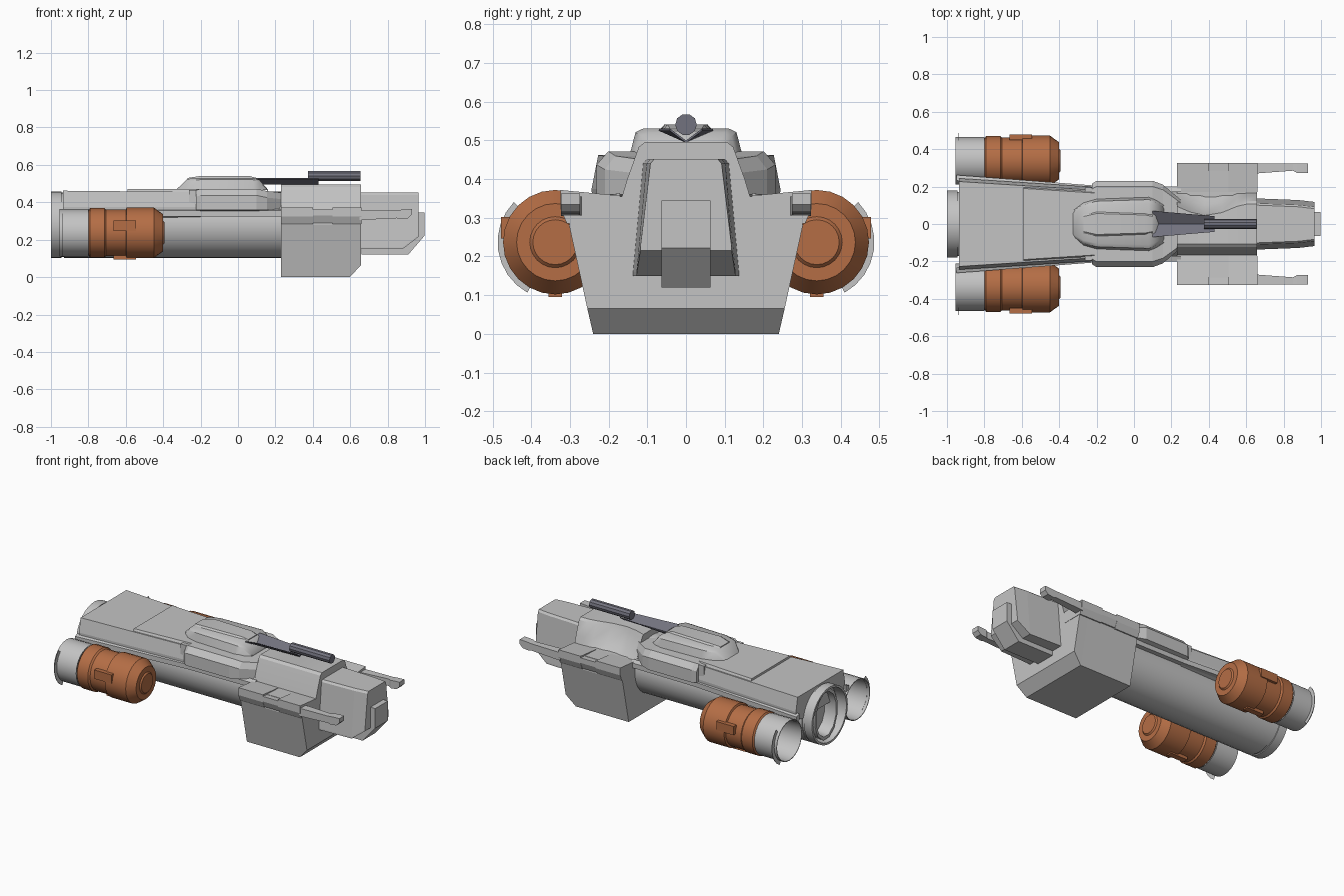
import bpy, bmesh, math

if "Cube" in bpy.data.objects:
    bpy.data.objects.remove(bpy.data.objects["Cube"])


def material(name, colour):
    mat = bpy.data.materials.new(name)
    mat.use_nodes = True
    mat.diffuse_color = (*colour, 1)
    mat.node_tree.nodes["Principled BSDF"].inputs["Base Color"].default_value = (*colour, 1)
    return mat


GREY = material("light grey hull", (.55, .55, .55))
ORANGE = material("burnt orange", (.46, .155, .06))
SLATE = material("slate gun metal", (.17, .17, .21))


def finish(name, bm, mat, smooth_angle=0):
    bmesh.ops.remove_doubles(bm, verts=bm.verts, dist=1e-5)
    bmesh.ops.recalc_face_normals(bm, faces=bm.faces)
    mesh = bpy.data.meshes.new(name)
    bm.to_mesh(mesh)
    bm.free()
    obj = bpy.data.objects.new(name, mesh)
    bpy.context.collection.objects.link(obj)
    mesh.materials.append(mat)
    if smooth_angle:
        bpy.ops.object.select_all(action="DESELECT")
        obj.select_set(True)
        bpy.context.view_layer.objects.active = obj
        bpy.ops.object.shade_smooth_by_angle(angle=math.radians(smooth_angle))
    return obj


def bridge(bm, rings, closed=True):
    for a, b in zip(rings, rings[1:]):
        count = len(a)
        for i in range(count if closed else count - 1):
            j = (i + 1) % count
            bm.faces.new((a[i], a[j], b[j], b[i]))


def loft(name, sections, mat, smooth_angle=0):
    """Skin closed rings of points and cap both ends."""
    bm = bmesh.new()
    rings = [[bm.verts.new(p) for p in ring] for ring in sections]
    bridge(bm, rings)
    bm.faces.new(rings[0])
    bm.faces.new(rings[-1])
    return finish(name, bm, mat, smooth_angle)


def mirrored(x, half):
    """Full cross-section at x from its +y half, listed top to bottom."""
    return [(x, y, z) for y, z in half] + [(x, -y, z) for y, z in reversed(half)]


def box(name, x, y, z, mat):
    ring = lambda px: [(px, y[0], z[0]), (px, y[1], z[0]), (px, y[1], z[1]), (px, y[0], z[1])]
    return loft(name, [ring(x[0]), ring(x[1])], mat)


def lathe(name, profile, centre, mat, steps=24, start=0, sweep=360, smooth_angle=35):
    """Turn an (x, radius) profile round an axis along x."""
    bm = bmesh.new()
    full = sweep == 360
    angles = [math.radians(start + sweep * i / steps) for i in range(steps if full else steps + 1)]
    rings = [[bm.verts.new((x, centre[0] + r * math.cos(a), centre[1] + r * math.sin(a)))
              for a in angles] for x, r in profile]
    bridge(bm, rings, full)
    bmesh.ops.dissolve_degenerate(bm, edges=bm.edges, dist=1e-5)
    return finish(name, bm, mat, smooth_angle)


# Main round hull with a hollow exhaust and a narrow liner inside it
lathe("main_hull", [(.25, 0), (.25, .178), (-.93, .178), (-.93, .172), (-.945, .172), (-.945, .178),
                    (-1, .178), (-1, .165), (-.9, .16), (-.9, 0)],
      (0, .28), GREY, steps=32)
liner = lathe("exhaust_liner", [(-.89, .16), (-.975, .16), (-.975, .14), (-.9, .13), (-.9, 0)],
              (0, .28), GREY, steps=12, start=15)
liner.scale.y = .72

# Tapered rear deck with raised front panel and side rails
loft("rear_deck", [mirrored(x, [(w - .035, top), (w - .018, .375), (w - .02, .33), (w - .08, .31)])
                   for x, w, top in ((-.935, .262, .462), (-.2, .215, .455))], GREY)
loft("deck_panel", [mirrored(x, [(w, .472), (w + .01, .45)])
                    for x, w in ((-.59, .19), (-.2, .165))], GREY)
for side, label in ((1, "left"), (-1, "right")):
    rail = lambda x, y: [(x, side * (y - .03), .325), (x, side * y, .325),
                         (x, side * y, .355), (x, side * (y - .03), .365)]
    loft(label + "_deck_rail", [rail(-.95, .262), rail(-.2, .205), rail(.25, .2)], GREY)
    box(label + "_shoulder_tab", (-.262, -.225), (side * .15, side * .195), (.385, .465), GREY)

# Shoulder housing, narrowing toward the front
housing = lambda w, top: [(w * .87, top), (w, top - .035), (w, .36), (w * .8, .35)]
loft("shoulder_housing", [mirrored(-.225, housing(.215, .465)), mirrored(-.2, housing(.231, .472)),
                          mirrored(.1, housing(.231, .472)), mirrored(.155, housing(.21, .46)),
                          mirrored(.25, housing(.13, .45))], GREY)

# Rounded canopy and its cap
canopy = lambda w, top: [(w * .76, top), (w * .9, top - .01), (w, .465)]
loft("canopy", [mirrored(-.33, canopy(.07, .468)), mirrored(-.27, canopy(.115, .525)),
                mirrored(-.2, canopy(.135, .531)), mirrored(.08, canopy(.145, .531)),
                mirrored(.115, canopy(.13, .52)), mirrored(.16, canopy(.1, .468))], GREY, 40)
loft("canopy_cap", [mirrored(x, [(w * .8, top), (w, .525)])
                    for x, w, top in ((-.27, .05, .53), (-.2, .07, .541), (.06, .06, .541), (.1, .05, .53))],
     GREY, 40)

# Gun on a folded trough
trough = lambda x, w, z: [(x, w, z + .031), (x, 0, z), (x, -w, z + .031),
                          (x, -w, z + .025), (x, 0, z - .006), (x, w, z + .025)]
loft("gun_mount", [trough(.1, .07, .5), trough(.43, .042, .5)], SLATE)
lathe("gun_barrel", [(.375, 0), (.375, .028), (.655, .028), (.655, 0)], (0, .541), SLATE, steps=10)


# Forward block with a chamfered lower front edge
def block(x, floor):
    edge = .24 + floor * .23
    return mirrored(x, [(.17, .355), (.285, .36), (.302, .28), (edge, floor)])


loft("forward_block", [block(.23, 0), block(.598, 0), block(.658, .065)], GREY)

# Raised bridge block, scooped out on its left rear side
bridge_rings = []
for x, dent in ((.23, .2), (.3, .7), (.38, 1), (.47, .75), (.55, .2), (.6, 0), (.658, 0)):
    right = [(x, -.17, .34), (x, -.152, .4), (x, -.122, .483), (x, -.106, .496)]
    left = [(x, .106 - dent * .06, .496 - dent * .01), (x, .122 - dent * .068, .483 - dent * .025),
            (x, .152 - dent * .05, .4 - dent * .02), (x, .17, .34)]
    bridge_rings.append(right + left)
loft("bridge_block", bridge_rings, GREY, 30)


# Nose with sloping chin and a raised front plate
def nose(x, w, floor):
    return mirrored(x, [(w - .036, .452), (w - .026, .44), (w, floor + .01), (w, floor)])


loft("nose", [nose(.65, .137, .15), nose(.88, .128, .15), nose(.965, .118, .215)], GREY)
loft("nose_plate", [[(x, y, z) for x, z in ((.96, .345), (.998, .345), (.998, .222), (.91, .12),
                                           (.66, .12), (.66, .2), (.96, .25))]
                    for y in (-.063, .063)], GREY)

for side, label in ((1, "left"), (-1, "right")):
    # Stepped side wing and its forward prong
    for part, x, z in (("rear", (.23, .4), (.285, .362)), ("middle", (.4, .505), (.29, .352)),
                       ("front", (.505, .66), (.285, .362))):
        loft(label + "_wing_" + part,
             [[(px, side * .17, z[0]), (px, side * .308, z[0]), (px, side * .325, z[0] + .04),
               (px, side * .325, z[1] + .01), (px, side * .17, z[1] - .005)] for px in x], GREY)
    prong = lambda x, inner, low, high: [(x, side * inner, low), (x, side * .323, low),
                                         (x, side * .323, high), (x, side * inner, high)]
    loft(label + "_prong", [prong(.65, .27, .305, .355), prong(.85, .285, .315, .358),
                            prong(.87, .274, .31, .36), prong(.91, .274, .315, .363),
                            prong(.93, .274, .335, .363)], GREY)

    # Side engine: turned pod, hollow nozzle, thin outer fin and clamp plates
    centre = (side * .338, .237)
    lathe(label + "_engine_pod",
          [(-.8, 0), (-.8, .12), (-.79, .132), (-.715, .132), (-.705, .124), (-.6, .124),
           (-.595, .135), (-.45, .135), (-.402, .1), (-.402, .066), (-.394, .058), (-.394, 0)],
          centre, ORANGE)
    lathe(label + "_nozzle", [(-.8, .126), (-.955, .126), (-.955, .122), (-.81, .115), (-.81, 0)],
          centre, GREY)
    lathe(label + "_nozzle_fin", [(-.935, .12), (-.935, .149), (-.938, .149), (-.938, .12), (-.935, .12)],
          centre, GREY, steps=8, start=-61 if side > 0 else 136, sweep=105)
    box(label + "_outer_clamp", (-.665, -.545), (side * .45, side * .478), (.247, .302), ORANGE)
    box(label + "_lower_clamp", (-.665, -.545), (side * .32, side * .356), (.095, .13), ORANGE)
    box(label + "_engine_strut", (-.72, -.5), (side * .14, side * .25), (.22, .28), GREY)
